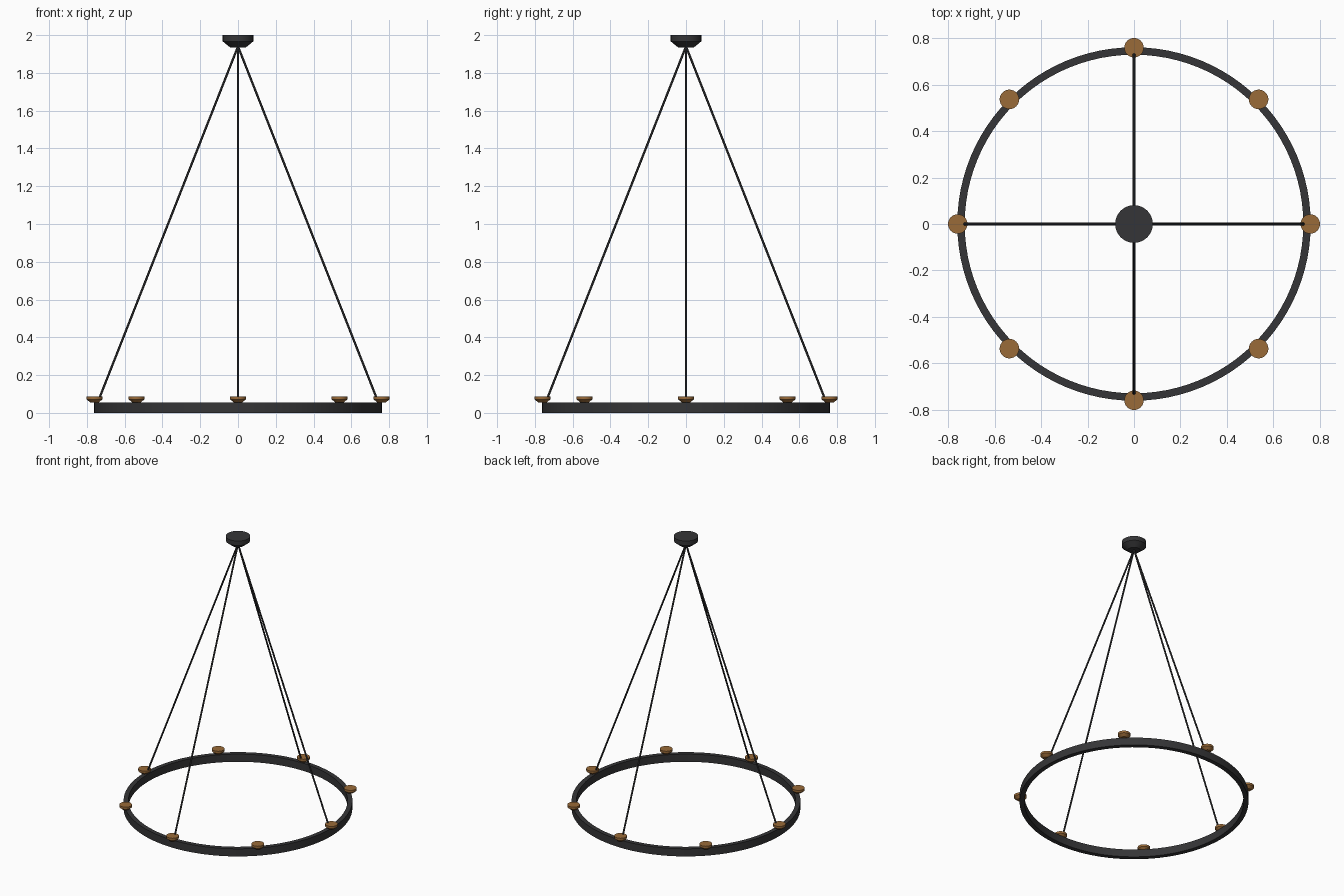
import bpy, math
from mathutils import Vector

if "Cube" in bpy.data.objects:
    bpy.data.objects.remove(bpy.data.objects["Cube"])


def material(name, rgb):
    m = bpy.data.materials.new(name)
    m.diffuse_color = (*rgb, 1)
    m.use_nodes = True
    m.node_tree.nodes["Principled BSDF"].inputs["Base Color"].default_value = m.diffuse_color
    return m


black = material("matte_black", (0.036, 0.036, 0.038))
brass = material("aged_brass", (0.32, 0.145, 0.04))


def lathe(name, profile, mat, segments, location=(0, 0, 0), closed=False):
    """Spin an (r, z) profile round z; open profiles get end caps."""
    verts, faces, n = [], [], len(profile)
    for i in range(segments):
        a = 2 * math.pi * i / segments
        verts += [(r * math.cos(a), r * math.sin(a), z) for r, z in profile]
    for i in range(segments):
        j = (i + 1) % segments
        for k in range(n if closed else n - 1):
            l = (k + 1) % n
            faces.append((i * n + k, j * n + k, j * n + l, i * n + l))
    if not closed:
        faces.append([i * n for i in reversed(range(segments))])
        faces.append([i * n + n - 1 for i in range(segments)])
    mesh = bpy.data.meshes.new(name)
    mesh.from_pydata(verts, [], faces)
    mesh.materials.append(mat)
    obj = bpy.data.objects.new(name, mesh)
    obj.location = location
    bpy.context.collection.objects.link(obj)
    bpy.ops.object.select_all(action='DESELECT')
    obj.select_set(True)
    bpy.context.view_layer.objects.active = obj
    bpy.ops.object.shade_smooth_by_angle(angle=math.radians(30))
    return obj


# Flat hoop
lathe("hoop", [(0.73, 0), (0.762, 0), (0.762, 0.056), (0.73, 0.056)],
      black, 96, closed=True)

# Ceiling canopy: tapered below, straight rim above
lathe("ceiling_canopy", [(0.042, 1.935), (0.081, 1.967), (0.081, 2.0)], black, 48)

# Eight lamp cups sitting on the hoop
for i in range(8):
    a = i * math.pi / 4
    lathe(f"lamp_cup_{i + 1}", [(0.021, 0.054), (0.042, 0.072), (0.042, 0.088)],
          brass, 32, (0.76 * math.cos(a), 0.76 * math.sin(a), 0))

# Four hanging rods from canopy to hoop
for i in range(4):
    a = i * math.pi / 2
    foot = Vector((0.745 * math.cos(a), 0.745 * math.sin(a), 0.05))
    span = Vector((0, 0, 1.94)) - foot
    rod = lathe(f"hanging_rod_{i + 1}", [(0.006, 0), (0.006, span.length)],
                black, 12, foot)
    rod.rotation_euler = span.to_track_quat('Z', 'Y').to_euler()
